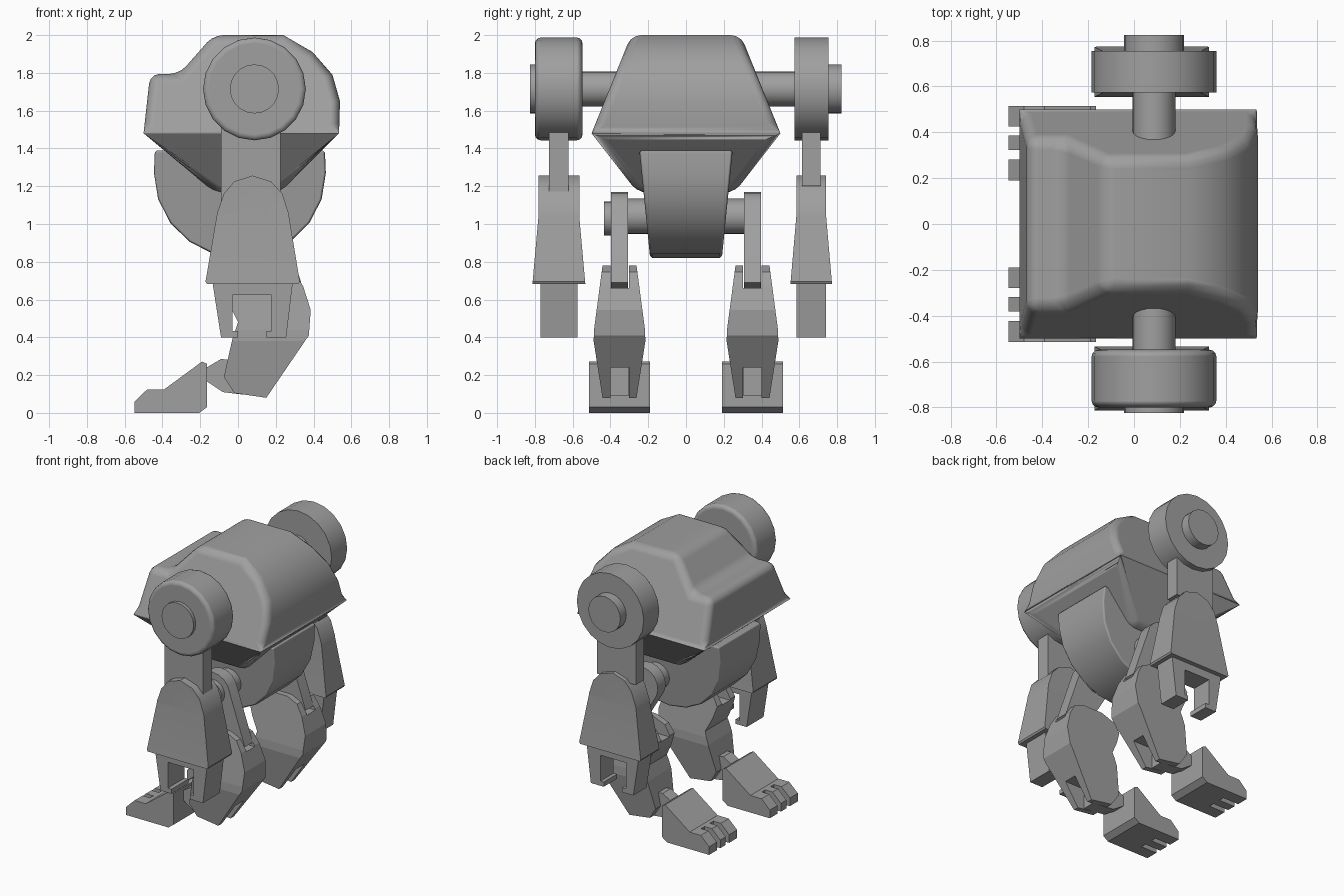
import bpy, bmesh, math
from mathutils import Vector, Matrix

old = bpy.data.objects.get("Cube")
if old:
    bpy.data.objects.remove(old, do_unlink=True)

GREY = bpy.data.materials.new("plain grey")
GREY.use_nodes = True
GREY.diffuse_color = (0.35, 0.35, 0.35, 1)
GREY.node_tree.nodes["Principled BSDF"].inputs["Base Color"].default_value = (0.35, 0.35, 0.35, 1)


def finish(name, bm, smooth=True, bevel=0, segments=3):
    bmesh.ops.recalc_face_normals(bm, faces=bm.faces[:])
    mesh = bpy.data.meshes.new(name)
    bm.to_mesh(mesh)
    bm.free()
    mesh.materials.append(GREY)
    ob = bpy.data.objects.new(name, mesh)
    bpy.context.collection.objects.link(ob)
    bpy.ops.object.select_all(action='DESELECT')
    bpy.context.view_layer.objects.active = ob
    ob.select_set(True)
    if smooth:
        bpy.ops.object.shade_smooth_by_angle(angle=math.radians(32))
    if bevel:
        mod = ob.modifiers.new("Bevel", 'BEVEL')
        mod.width, mod.segments = bevel, segments
        mod.limit_method, mod.angle_limit = 'ANGLE', math.radians(32)
        mod.harden_normals = smooth
    return ob


def half_width(z, widths):
    """Linear interpolation in a list of (z, half width), lowest first."""
    if z <= widths[0][0]:
        return widths[0][1]
    for (z0, w0), (z1, w1) in zip(widths, widths[1:]):
        if z <= z1:
            return w0 + (w1 - w0) * (z - z0) / (z1 - z0)
    return widths[-1][1]


def slab(name, profile, yc, widths, **kw):
    """Side profile in x and z, given a thickness in y that varies with height."""
    bm = bmesh.new()
    face = bm.faces.new([bm.verts.new((x, -1, z)) for x, z in profile])
    ext = bmesh.ops.extrude_face_region(bm, geom=[face], use_keep_orig=True)
    for v in ext["geom"]:
        if isinstance(v, bmesh.types.BMVert):
            v.co.y = 1
    for z, _ in widths[1:-1]:
        bmesh.ops.bisect_plane(bm, geom=bm.verts[:] + bm.edges[:] + bm.faces[:],
                               plane_co=(0, 0, z), plane_no=(0, 0, 1))
    for v in bm.verts:
        v.co.y = yc + v.co.y * half_width(v.co.z, widths)
    return finish(name, bm, **kw)


def rod(name, x, z, radius, y0, y1, sides=20, **kw):
    bm = bmesh.new()
    bmesh.ops.create_cone(bm, cap_ends=True, segments=sides, radius1=radius, radius2=radius,
                          depth=abs(y1 - y0),
                          matrix=Matrix.Translation((x, (y0 + y1) / 2, z)) @ Matrix.Rotation(math.pi / 2, 4, 'X'))
    return finish(name, bm, **kw)


def cut_box(ob, x0, x1, y0, y1, z0, z1):
    """Cut a box-shaped slot out of a part."""
    bm = bmesh.new()
    bmesh.ops.create_cube(bm, size=1)
    for v in bm.verts:
        v.co = Vector(((x0 + x1) / 2 + v.co.x * (x1 - x0),
                       (y0 + y1) / 2 + v.co.y * (y1 - y0),
                       (z0 + z1) / 2 + v.co.z * (z1 - z0)))
    cutter = finish("slot_cutter", bm, smooth=False)
    mod = ob.modifiers.new("Slot", 'BOOLEAN')
    mod.operation, mod.solver, mod.object = 'DIFFERENCE', 'EXACT', cutter
    bpy.context.view_layer.objects.active = ob
    bpy.ops.object.modifier_apply(modifier=mod.name)
    bpy.data.objects.remove(cutter, do_unlink=True)


def flat(w):
    return [(0, w), (2, w)]


# Torso and pelvis
slab("torso", [(-0.13, 2.0), (-0.31, 1.795), (-0.465, 1.795), (-0.5, 1.48), (-0.12, 1.165),
               (0.22, 1.165), (0.535, 1.48), (0.54, 1.65), (0.5, 1.79), (0.395, 1.91), (0.24, 2.0)],
     0, [(1.165, 0.255), (1.48, 0.5), (2.0, 0.29)], bevel=0.05)

arc = [(0.01 + 0.455 * math.cos(a), 1.27 + 0.45 * math.sin(a))
       for a in [math.pi + i * math.pi / 10 for i in range(11)]]
slab("pelvis", [(-0.44, 1.39)] + arc + [(0.46, 1.39)], 0, [(0.82, 0.19), (1.39, 0.247)],
     bevel=0.012, segments=1)

# Axles
SX, SZ = 0.087, 1.715
HX, HZ = 0.08, 1.04
rod("shoulder_axle", SX, SZ, 0.093, -0.6, 0.6)
rod("hip_axle", HX, HZ, 0.094, -0.395, 0.395)
rod("hip_axle_cap", HX, 1.03, 0.09, -0.435, -0.38)

# Arms: side name, centre y, wheel ends, wheel bevel, cap end, then half widths of each part
ARMS = [("front", -0.673, -0.80, -0.548, 0.03, -0.825, 0.052, 1.06, 0.108, 0.14, 0.098),
        ("back", 0.663, 0.754, 0.574, 0, 0.823, 0.048, 1.20, 0.079, 0.11, 0.077)]
for side, y, outer, inner, bev, cap, upper, low, top, base, hand in ARMS:
    rod(side + "_shoulder_wheel", SX, SZ, 0.272, outer, inner, bevel=bev)
    rod(side + "_shoulder_cap", SX, SZ, 0.13, cap, outer + (inner - outer) * 0.2)
    slab(side + "_upper_arm", [(-0.09, low), (0.225, low), (0.225, 1.6), (-0.09, 1.6)], y, flat(upper))
    slab(side + "_forearm", [(-0.165, 0.683), (-0.172, 0.695), (-0.11, 1.06), (-0.075, 1.16),
                             (-0.02, 1.225), (0.077, 1.256), (0.175, 1.225), (0.235, 1.16),
                             (0.267, 1.06), (0.327, 0.695), (0.32, 0.683)],
         y, [(0.683, base), (1.04, top), (1.26, top)])
    # Hand with two hooked fingers
    slab(side + "_hand", [(-0.135, 0.69), (-0.09, 0.4), (0, 0.4), (0, 0.434), (-0.03, 0.434),
                          (-0.03, 0.624), (0.177, 0.624), (0.177, 0.434), (0.15, 0.434),
                          (0.15, 0.4), (0.255, 0.4), (0.29, 0.69)],
         y, flat(hand), smooth=False)

# Legs
for side, s in (("front", -1), ("back", 1)):
    y = 0.352 * s
    # Thigh strut: rounded at the hip, slanting back to the knee
    tilt = math.atan2(-0.38, 0.19)
    cap = [(HX + 0.13 * math.cos(a), HZ + 0.13 * math.sin(a))
           for a in [tilt + math.pi / 2 + i * math.pi / 8 for i in range(9)]]
    cap = [(x, z) for x, z in cap]
    slab(side + "_thigh", cap + [(0.18, 0.62), (0.335, 0.69)], y, flat(0.046))

    shin = slab(side + "_shin", [(0.15, 0.08), (-0.02, 0.105), (-0.075, 0.19), (-0.03, 0.39),
                                 (0, 0.48), (-0.05, 0.58), (-0.08, 0.67), (-0.04, 0.74),
                                 (0.06, 0.78), (0.22, 0.78), (0.3, 0.745), (0.345, 0.67),
                                 (0.385, 0.545), (0.375, 0.41)],
                y, [(0.08, 0.09), (0.38, 0.137), (0.44, 0.135), (0.78, 0.09)], smooth=False)
    cut_box(shin, -0.3, 0.6, y - 0.049, y + 0.049, 0.66, 0.9)
    cut_box(shin, -0.3, 0.6, y - 0.049, y + 0.049, -0.1, 0.24)

    slab(side + "_ankle", [(-0.2, 0.22), (-0.09, 0.285), (-0.03, 0.28), (0.1, 0.24), (0.1, 0.09),
                           (0, 0.1), (-0.08, 0.11), (-0.2, 0.21)][:-1] + [(-0.2, 0.19)],
         y, flat(0.047), smooth=False)

    # Foot with three toes
    foot = slab(side + "_foot", [(-0.548, 0), (-0.548, 0.06), (-0.48, 0.125), (-0.39, 0.125),
                                 (-0.19, 0.272), (-0.165, 0.26), (-0.165, 0.03), (-0.205, 0)],
                y, flat(0.162), smooth=False)
    for gap in (-0.05, 0.053):
        cut_box(foot, -0.7, -0.42, y + gap - 0.02, y + gap + 0.02, -0.1, 0.3)
